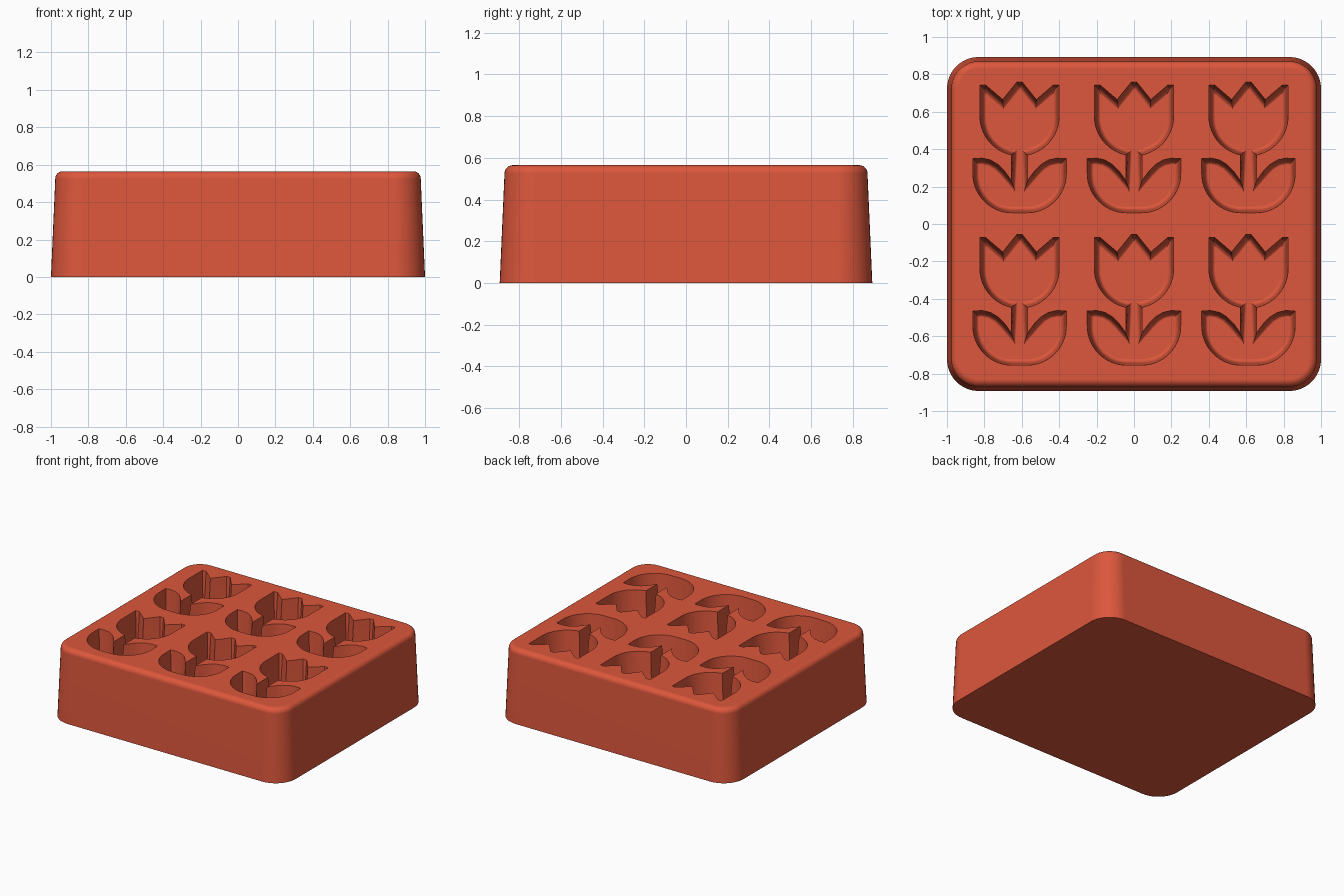
import bpy, bmesh, math
from mathutils import Vector

cube = bpy.data.objects.get("Cube")
if cube:
    bpy.data.objects.remove(cube, do_unlink=True)

HEIGHT, DEPTH = 0.565, 0.24

red = bpy.data.materials.new("terracotta_red")
red.use_nodes = True
red.diffuse_color = (0.72, 0.095, 0.045, 1)
red.node_tree.nodes["Principled BSDF"].inputs["Base Color"].default_value = red.diffuse_color


def arc(cx, cy, r, start, end, steps):
    angles = [math.radians(start + (end - start) * i / steps) for i in range(steps + 1)]
    return [Vector((cx + r * math.cos(a), cy + r * math.sin(a))) for a in angles]


def inset(points, amount):
    """Shrink a counter-clockwise outline by an even wall distance."""
    result = []
    for i, p in enumerate(points):
        a = (p - points[i - 1]).normalized()
        b = (points[(i + 1) % len(points)] - p).normalized()
        n1, n2 = Vector((-a.y, a.x)), Vector((-b.y, b.x))
        result.append(p + (n1 + n2) * amount / max(1 + n1.dot(n2), 0.3))
    return result


def loft(bm, rings):
    """Skin a stack of (outline, height) rings, lowest first, and cap both ends."""
    rows = [[bm.verts.new((p.x, p.y, z)) for p in outline] for outline, z in rings]
    count = len(rows[0])
    for low, high in zip(rows, rows[1:]):
        for i in range(count):
            j = (i + 1) % count
            bm.faces.new((low[i], low[j], high[j], high[i]))
    bm.faces.new(rows[0][::-1])
    bm.faces.new(rows[-1])


def make_object(name, bm):
    mesh = bpy.data.meshes.new(name)
    bmesh.ops.recalc_face_normals(bm, faces=bm.faces)
    bm.to_mesh(mesh)
    bm.free()
    mesh.materials.append(red)
    obj = bpy.data.objects.new(name, mesh)
    bpy.context.scene.collection.objects.link(obj)
    return obj


# Block: drafted sides, rounded corners and a rounded top edge
def rounded_rect(hx, hy, r):
    points = []
    for k, (sx, sy) in enumerate([(1, 1), (-1, 1), (-1, -1), (1, -1)]):
        points += arc(sx * (hx - r), sy * (hy - r), r, 90 * k, 90 * k + 90, 10)
    return points


ROUND, DRAFT = 0.04, 0.023
levels = [(0, 0)]
for i in range(7):
    t = math.radians(15 * i)
    levels.append((HEIGHT - ROUND + ROUND * math.sin(t), DRAFT + ROUND * (1 - math.cos(t))))
bm = bmesh.new()
loft(bm, [(rounded_rect(1 - d, 0.893 - d, 0.17 - d), z) for z, d in levels])
block = make_object("mould_block", bm)

# Tulip outline: right half from the bottom centre to the middle petal, then mirrored
STEM, BOWL = 0.043, 0.212
half = arc(0.04, 0.27, 0.21, -90, 0, 14)                     # leaf underside
half += [Vector(p) for p in [(0.25, 0.35), (0.2, 0.352), (0.155, 0.342),
                             (0.115, 0.318), (0.08, 0.283), (STEM, 0.232)]]
start = -math.degrees(math.acos(STEM / BOWL))
half += arc(0, 0.577, BOWL, start, 0, 14)                    # flower bowl
half += [Vector(p) for p in [(BOWL, 0.742), (0.18, 0.742), (0.09, 0.665), (0.015, 0.758)]]
tulip = half + [Vector((-p.x, p.y)) for p in reversed(half)]

# Six cavities with drafted walls and a rounded floor edge
WALLS = [(-DEPTH, 0.034), (-DEPTH + 0.005, 0.024), (-DEPTH + 0.018, 0.016),
         (-DEPTH + 0.035, 0.012), (0, 0), (0.05, 0)]
bm = bmesh.new()
for x in (-0.612, 0, 0.612):
    for y in (0, -0.815):
        move = Vector((x, y))
        loft(bm, [([p + move for p in inset(tulip, d)], HEIGHT + z) for z, d in WALLS])
cutter = make_object("tulip_cutter", bm)
cutter.hide_render = True

cut = block.modifiers.new("tulip_cavities", "BOOLEAN")
cut.operation = "DIFFERENCE"
cut.solver = "EXACT"
cut.object = cutter
bpy.context.view_layer.update()
result = bpy.data.meshes.new_from_object(block.evaluated_get(bpy.context.evaluated_depsgraph_get()))
block.modifiers.clear()
block.data = result
bpy.data.objects.remove(cutter, do_unlink=True)

# Smooth rounding with crisp cavity rims
result.polygons.foreach_set("use_smooth", [True] * len(result.polygons))
result.set_sharp_from_angle(angle=math.radians(35))
normals = block.modifiers.new("even_normals", "WEIGHTED_NORMAL")
normals.keep_sharp = True
